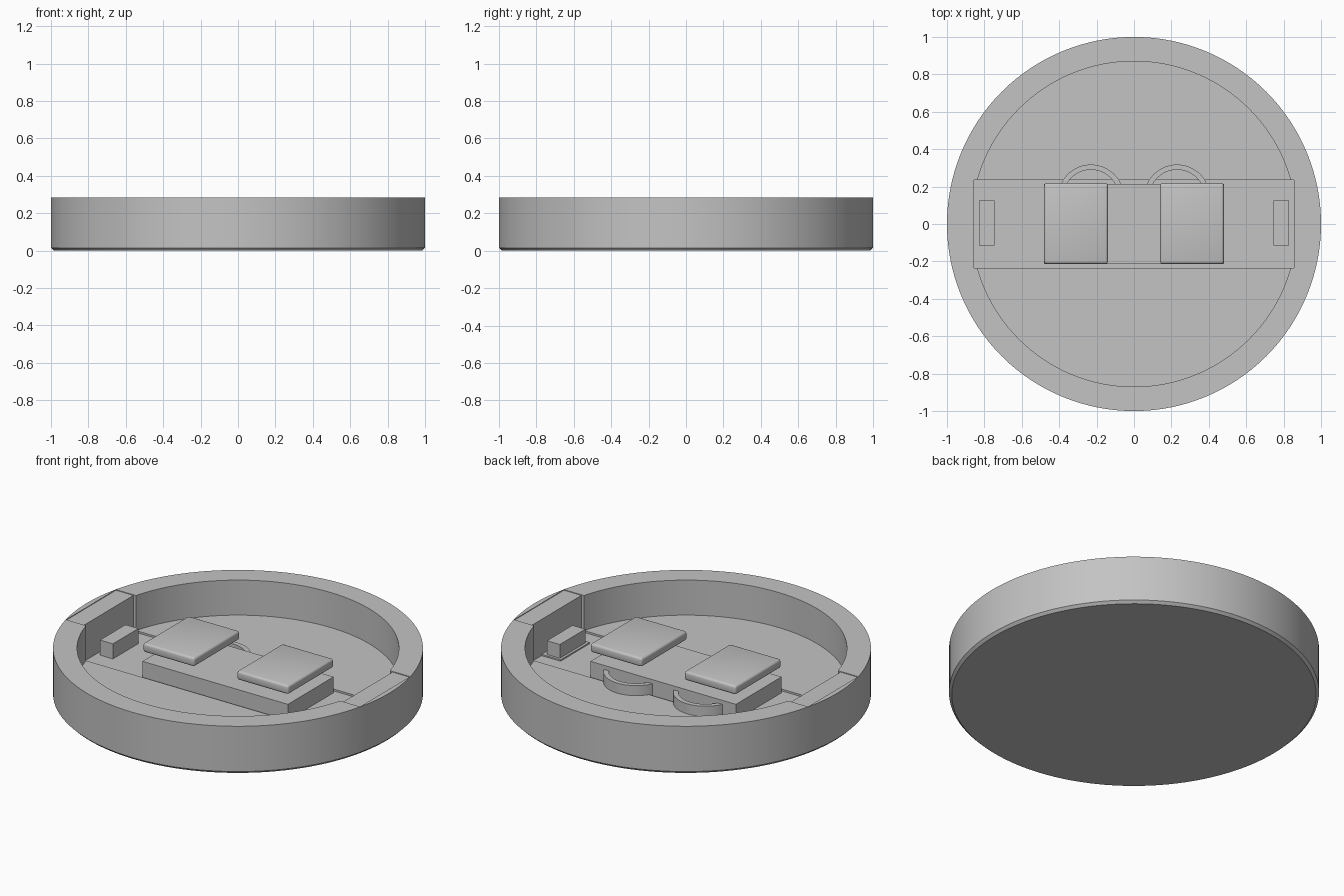
import bpy, bmesh, math

cube = bpy.data.objects.get("Cube")
if cube:
    bpy.data.objects.remove(cube)

GREY = bpy.data.materials.new("plain_grey")
GREY.use_nodes = True
GREY.diffuse_color = (0.55, 0.55, 0.55, 1)
GREY.node_tree.nodes["Principled BSDF"].inputs["Base Color"].default_value = GREY.diffuse_color

FLOOR, SLOT, TOP = 0.076, 0.065, 0.285
HALF = 0.235          # half width of the slot


def finish(name, bm, smooth=False):
    bmesh.ops.recalc_face_normals(bm, faces=bm.faces)
    mesh = bpy.data.meshes.new(name)
    bm.to_mesh(mesh)
    bm.free()
    obj = bpy.data.objects.new(name, mesh)
    bpy.context.collection.objects.link(obj)
    mesh.materials.append(GREY)
    if smooth:
        bpy.ops.object.select_all(action="DESELECT")
        obj.select_set(True)
        bpy.context.view_layer.objects.active = obj
        bpy.ops.object.shade_smooth_by_angle(angle=math.radians(30))
    return obj


def box(name, lo, hi, bevel=0):
    bm = bmesh.new()
    bmesh.ops.create_cube(bm, size=1)
    for v in bm.verts:
        v.co = [(a + b) / 2 + c * (b - a) for a, b, c in zip(lo, hi, v.co)]
    if bevel:
        bmesh.ops.bevel(bm, geom=bm.edges[:], offset=bevel, segments=3,
                        profile=0.5, affect="EDGES")
    return finish(name, bm, bevel > 0)


def lathe(name, profile, segments=128):
    # profile runs from the bottom centre to the top centre
    bm = bmesh.new()
    rings = [[bm.verts.new((r * math.cos(i * math.tau / segments),
                            r * math.sin(i * math.tau / segments), z))
              for i in range(segments)] for r, z in profile]
    for a, b in zip(rings, rings[1:]):
        for i in range(segments):
            j = (i + 1) % segments
            bm.faces.new((a[i], a[j], b[j], b[i]))
    bm.faces.new(rings[0])
    bm.faces.new(rings[-1])
    return finish(name, bm, True)


def arc_band(name, cx, cy, inner, outer, z0, z1, steps=20):
    # curved band spanning the part of a ring behind the block
    bm = bmesh.new()
    rows = []
    for i in range(steps + 1):
        a = math.radians(20 + 140 * i / steps)
        c, s = math.cos(a), math.sin(a)
        rows.append([bm.verts.new((cx + r * c, cy + r * s, z))
                     for r, z in ((inner, z0), (outer, z0), (outer, z1), (inner, z1))])
    for p, q in zip(rows, rows[1:]):
        for k in range(4):
            m = (k + 1) % 4
            bm.faces.new((p[k], p[m], q[m], q[k]))
    bm.faces.new(rows[0])
    bm.faces.new(rows[-1])
    return finish(name, bm, True)


# Round dish with a chamfered foot and a raised rim
dish = lathe("dish", [(0.985, 0), (1, 0.015), (1, TOP), (0.87, TOP), (0.87, FLOOR)])

# Straight slot cut across the floor and into the rim
cutter = box("slot_cutter", (-0.97, -HALF, SLOT), (0.97, HALF, 0.5))
cutter.hide_render = True
cutter.hide_viewport = True
cut = dish.modifiers.new("slot", "BOOLEAN")
cut.object = cutter
cut.operation = "DIFFERENCE"
cut.solver = "EXACT"

# Central block
box("centre_block", (-0.48, -0.215, SLOT), (0.48, 0.215, 0.16))

# Parts repeated on both sides
for side, label in ((-1, "right"), (1, "left")):
    def span(a, b):
        return sorted((side * a, side * b))

    x0, x1 = span(0.855, 0.97)
    box(label + "_slot_end", (x0, -HALF, SLOT), (x1, HALF, 0.281))
    x0, x1 = span(0.14, 0.48)
    box(label + "_pad", (x0, -0.213, 0.215), (x1, 0.218, 0.268), 0.013)
    x0, x1 = span(0.745, 0.83)
    box(label + "_stop", (x0, -0.115, SLOT), (x1, 0.125, 0.155))
    arc_band(label + "_arc", side * 0.23, 0.142, 0.148, 0.176, SLOT, 0.136)

# Low plate under one stop
box("left_stop_plate", (0.73, -0.135, SLOT), (0.855, 0.14, 0.073))
